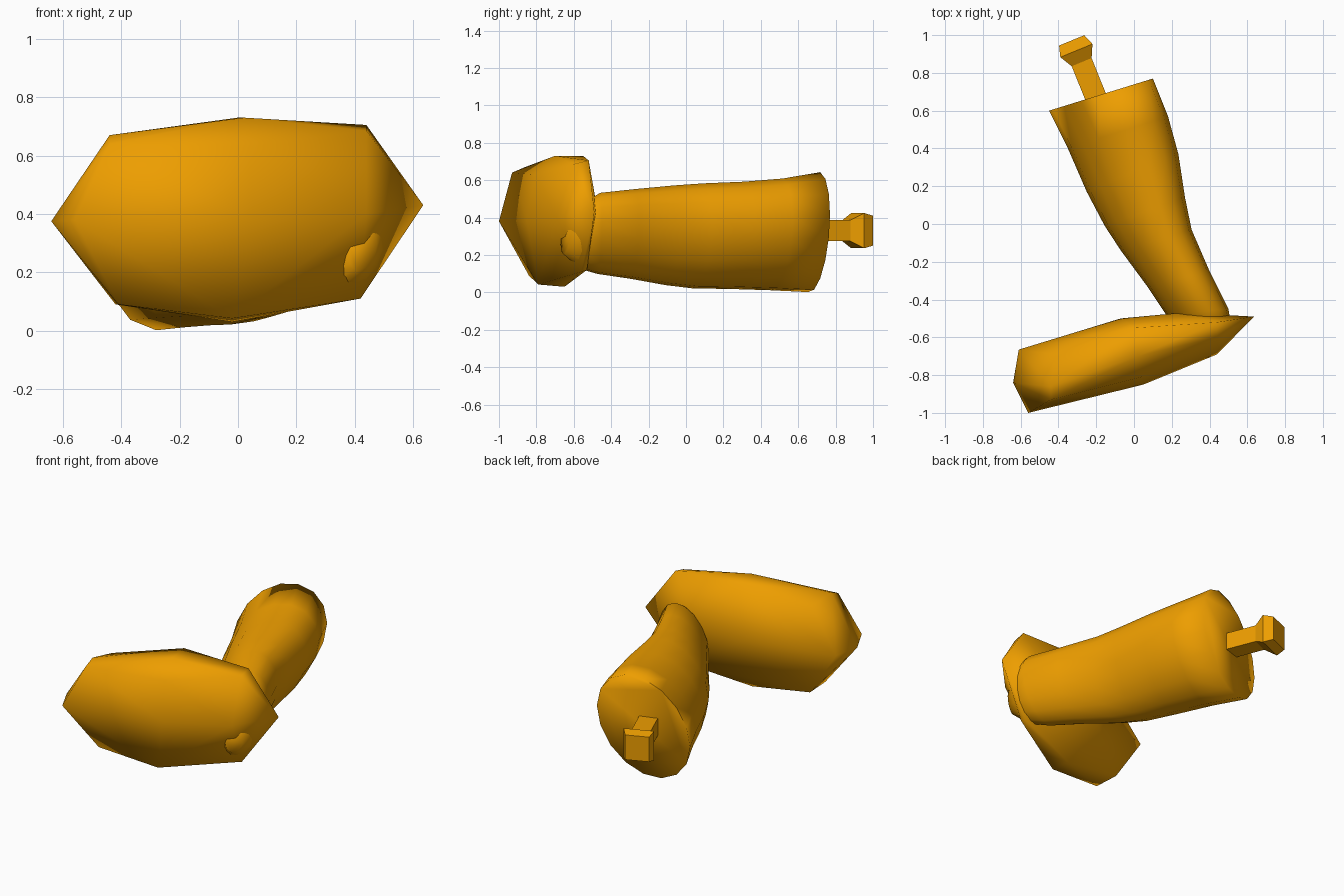
import bpy, bmesh, math
from mathutils import Vector

if "Cube" in bpy.data.objects:
    bpy.data.objects.remove(bpy.data.objects["Cube"])

mat = bpy.data.materials.new("orange")
mat.diffuse_color = (0.85, 0.34, 0.0, 1)
mat.use_nodes = True
mat.node_tree.nodes["Principled BSDF"].inputs["Base Color"].default_value = mat.diffuse_color


def finish(bm, name, angle=None):
    bmesh.ops.recalc_face_normals(bm, faces=bm.faces)
    me = bpy.data.meshes.new(name)
    bm.to_mesh(me)
    bm.free()
    me.materials.append(mat)
    ob = bpy.data.objects.new(name, me)
    bpy.context.collection.objects.link(ob)
    if angle:
        bpy.ops.object.select_all(action='DESELECT')
        ob.select_set(True)
        bpy.context.view_layer.objects.active = ob
        bpy.ops.object.shade_smooth_by_angle(angle=math.radians(angle))
    return ob


def loft(name, rings, angle=None):
    bm = bmesh.new()
    loops = [[bm.verts.new(p) for p in r] for r in rings]
    n = len(loops[0])
    for a, b in zip(loops, loops[1:]):
        for i in range(n):
            j = (i + 1) % n
            bm.faces.new((a[i], a[j], b[j], b[i]))
    bm.faces.new(loops[0])
    bm.faces.new(loops[-1])
    return finish(bm, name, angle)


# thigh: tilted oval sections given as left xy, right xy, centre z, half height
sections = [
    ((-0.45, 0.60), (0.10, 0.77), 0.322, 0.322),
    ((-0.35, 0.40), (0.18, 0.57), 0.31, 0.30),
    ((-0.25, 0.17), (0.235, 0.37), 0.305, 0.288),
    ((-0.155, -0.01), (0.27, 0.14), 0.302, 0.282),
    ((-0.07, -0.14), (0.305, -0.03), 0.305, 0.268),
    ((0.07, -0.33), (0.40, -0.25), 0.313, 0.24),
    ((0.17, -0.48), (0.50, -0.45), 0.315, 0.218),
    ((0.27, -0.58), (0.515, -0.54), 0.30, 0.175),
    ((0.38, -0.67), (0.475, -0.625), 0.275, 0.07),
]
rings = []
tilt = 0.3
for l, r, z, h in sections:
    L, R = Vector((*l, z)), Vector((*r, z))
    c, u = (L + R) / 2, (R - L) / 2
    rings.append([c + u * math.cos(t) + Vector((0, 0, h * math.sin(t + tilt)))
                  for t in (2 * math.pi * k / 16 for k in range(16))])
loft("thigh", rings, 100)

# bone stub with flared square end: centre xy, half width, half height
side = Vector((0.925, 0.38, 0))
rings = []
for x, y, w, h in [(-0.19, 0.64, 0.057, 0.056), (-0.277, 0.857, 0.057, 0.056),
                   (-0.305, 0.918, 0.092, 0.094), (-0.33, 0.972, 0.072, 0.08)]:
    c = Vector((x, y, 0.33))
    rings.append([c + side * w * a + Vector((0, 0, h * b))
                  for a, b in ((-1, -1), (1, -1), (1, 1), (-1, 1))])
loft("bone_end", rings)

# drumstick: chunky rounded block, hull of its front, rim and back corners
corners = [
    (-0.56, -1.0, 0.38), (-0.44, -0.93, 0.64), (0.04, -0.81, 0.63),
    (0.44, -0.60, 0.685), (0.635, -0.49, 0.43), (0.42, -0.56, 0.11),
    (-0.02, -0.79, 0.042), (-0.41, -0.84, 0.09), (0.05, -0.85, 0.38),
    (0.44, -0.69, 0.40), (-0.64, -0.84, 0.375), (-0.61, -0.665, 0.38),
    (-0.44, -0.86, 0.67), (-0.42, -0.69, 0.64), (0.02, -0.70, 0.73),
    (0.0, -0.55, 0.73), (0.44, -0.52, 0.705), (0.40, -0.53, 0.12),
    (-0.02, -0.65, 0.03), (-0.42, -0.67, 0.09),
    (-0.07, -0.50, 0.40), (0.25, -0.47, 0.42),
]
bm = bmesh.new()
for p in corners:
    bm.verts.new(p)
bmesh.ops.convex_hull(bm, input=bm.verts)
loose = [v for v in bm.verts if not v.link_faces]
bmesh.ops.delete(bm, geom=loose, context='VERTS')
finish(bm, "drumstick", 100)
